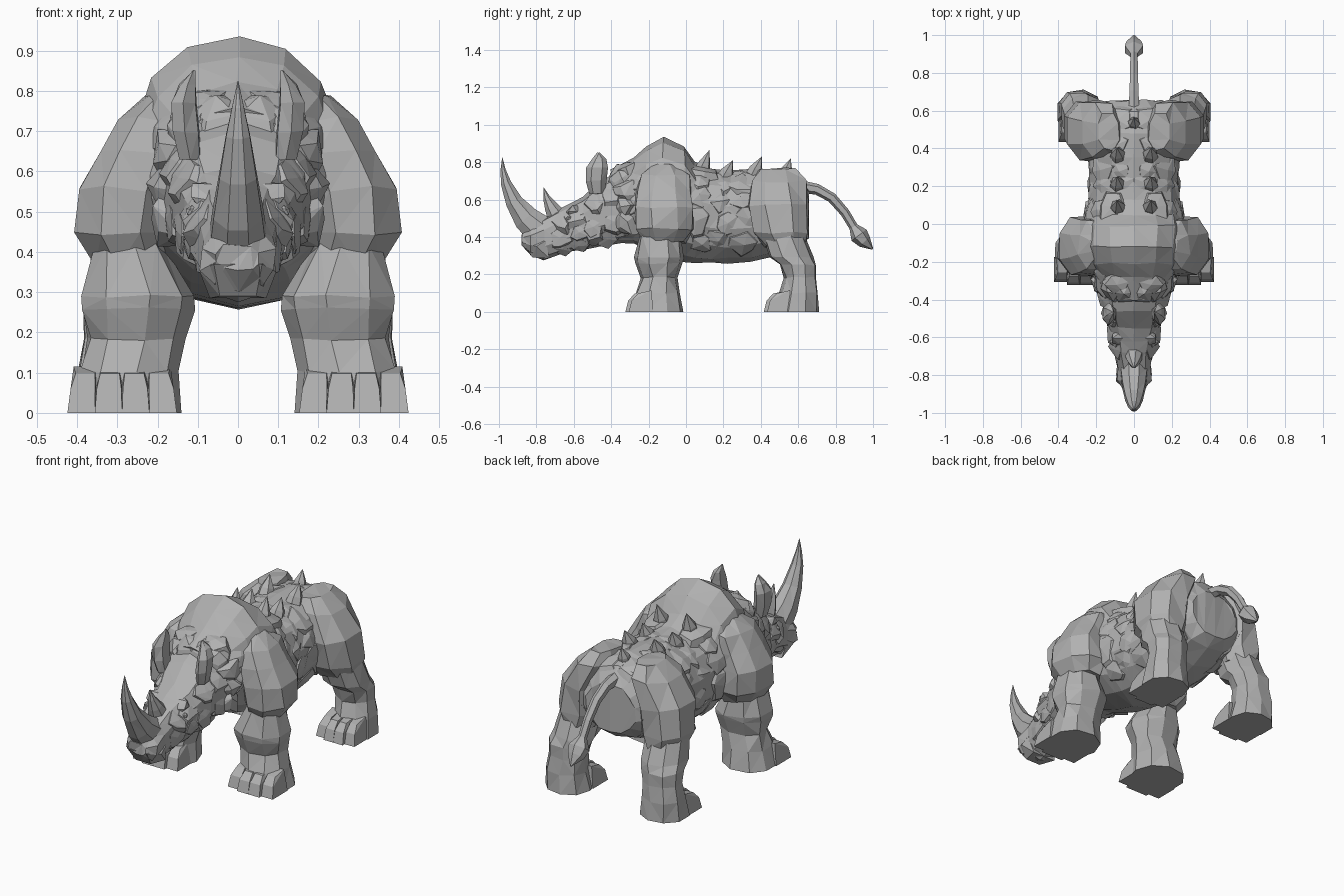
import bpy, bmesh, math, random
from math import sin, cos, pi
from mathutils import Vector
from mathutils.bvhtree import BVHTree

cube = bpy.data.objects.get("Cube")
if cube:
    bpy.data.objects.remove(cube)
random.seed(7)
X, Y, Z = Vector((1, 0, 0)), Vector((0, 1, 0)), Vector((0, 0, 1))

hide = bpy.data.materials.new("stone grey")
hide.use_nodes = True
grey = (0.44, 0.44, 0.44, 1)
hide.diffuse_color = grey
bsdf = next(n for n in hide.node_tree.nodes if n.type == 'BSDF_PRINCIPLED')
bsdf.inputs["Base Color"].default_value = grey
bsdf.inputs["Roughness"].default_value = 0.8


def finish(name, bm, mirror=False):
    """Turn a bmesh into a flat shaded object, optionally mirrored in x."""
    bmesh.ops.recalc_face_normals(bm, faces=bm.faces)
    mesh = bpy.data.meshes.new(name)
    bm.to_mesh(mesh)
    bm.free()
    mesh.materials.append(hide)
    obj = bpy.data.objects.new(name, mesh)
    bpy.context.collection.objects.link(obj)
    if mirror:
        obj.modifiers.new("mirror", 'MIRROR').use_mirror_merge = False


def loft(bm, rings, sides, up=None, rough=0.0, power=1.0):
    """Skin rings of (centre, half width, half depth); up=None follows the path."""
    loops = []
    for i, (c, rx, rv) in enumerate(rings):
        c = Vector(c)
        a, b = Vector(rings[max(i - 1, 0)][0]), Vector(rings[min(i + 1, len(rings) - 1)][0])
        v = up or X.cross((b - a).normalized())
        loop = []
        for k in range(sides):
            t = 2 * pi * (k + 0.5) / sides
            s, w = [math.copysign(abs(q) ** power, q) for q in (cos(t), sin(t))]
            j = Vector([random.uniform(-rough, rough) for _ in range(3)])
            loop.append(bm.verts.new(c + X * rx * s + v * rv * w + j))
        loops.append(loop)
    for p, q in zip(loops, loops[1:]):
        for k in range(sides):
            n = (k + 1) % sides
            bm.faces.new((p[k], p[n], q[n], q[k]))
    bm.faces.new(loops[0])
    bm.faces.new(loops[-1][::-1])
    bmesh.ops.triangulate(bm, faces=bm.faces[:])


def hull(bm, points):
    """Add the convex hull of some points."""
    verts = [bm.verts.new(p) for p in points]
    out = bmesh.ops.convex_hull(bm, input=verts)
    bmesh.ops.delete(bm, geom=list({g for g in out["geom_interior"] + out["geom_unused"]
                                    if isinstance(g, bmesh.types.BMVert)}), context='VERTS')


def slab(bm, at, normal, size, lift=0.008):
    """A broad chipped slab sunk into a surface, its edges bent inwards."""
    u = normal.orthogonal().normalized()
    v = normal.cross(u)
    pts, turn = [at + normal * lift * 1.6], random.random() * pi
    for k in range(6):
        t = turn + k * pi / 3 + random.uniform(-.25, .25)
        r = size * random.uniform(.75, 1.15)
        d = u * cos(t) + v * sin(t)
        pts += [at + d * r - normal * 0.035,
                at + d * r * 0.75 + normal * lift * random.uniform(-1.2, .8)]
    hull(bm, pts)


def spike(bm, base, tip, radius, sides=6):
    """A short spike with a bulging root."""
    base, tip = Vector(base), Vector(tip)
    axis = (tip - base).normalized()
    u = axis.orthogonal().normalized()
    v = axis.cross(u)
    pts = [tip]
    for h, r in ((0, radius), (0.35, radius * 0.85)):
        for k in range(sides):
            t = 2 * pi * k / sides
            pts.append(base.lerp(tip, h) + (u * cos(t) + v * sin(t)) * r)
    hull(bm, pts)


def along_y(rows):
    """Rows of (y, half width, top, bottom) to rings."""
    return [((0, y, (t + b) / 2), w, (t - b) / 2) for y, w, t, b in rows]


def along_z(rows):
    """Rows of (z, x, y, half width, half depth) to rings."""
    return [((x, y, z), rx, ry) for z, x, y, rx, ry in rows]


def plates(name, tree, spots, size, lift):
    """Lay slabs where rays (y, z origin, angle) meet the skin."""
    bm = bmesh.new()
    for y, z, a in spots:
        d = Vector((cos(a), random.uniform(-.1, .1), sin(a)))
        at, normal, _, _ = tree.ray_cast(Vector((0.01, y, z)), d)
        if at:
            if normal.dot(d) < 0:
                normal = -normal
            slab(bm, at, (normal * 2 + d).normalized(), size * random.uniform(.85, 1.15), lift)
    finish(name, bm, True)


# Trunk with high shoulder hump
bm = bmesh.new()
loft(bm, along_y([(-.40, .155, .765, .37), (-.28, .205, .82, .36), (-.21, .245, .885, .33),
                  (-.12, .265, .94, .30), (-.01, .265, .89, .27), (.05, .255, .80, .265),
                  (.13, .25, .765, .262), (.22, .24, .75, .262), (.35, .24, .765, .27),
                  (.48, .25, .765, .30), (.60, .23, .735, .345), (.655, .15, .65, .39)]),
     14, Z, 0.006, 0.92)
trunk_tree = BVHTree.FromBMesh(bm)
finish("trunk", bm)

# Long head
bm = bmesh.new()
loft(bm, along_y([(-.32, .20, .77, .37), (-.46, .165, .70, .35), (-.55, .14, .615, .335),
                  (-.62, .118, .58, .32), (-.68, .105, .55, .30), (-.76, .09, .505, .278),
                  (-.83, .095, .46, .305), (-.875, .055, .42, .35)]), 10, Z, 0.005, 0.85)
head_tree = BVHTree.FromBMesh(bm)
finish("head", bm)

# Broad armour slabs over trunk, neck and head
spots = [(y + random.uniform(-.02, .02), .55, a + random.uniform(-.08, .08))
         for y in (-.29, .09, .20, .31, .43, .54)
         for a in (-.75, -.25, .25, .75, 1.2)]
plates("trunk_plates", trunk_tree, spots, 0.095, 0.008)
spots = [(y, .5 + (y + .4) * .35, a) for y in (-.40, -.49, -.58, -.67)
         for a in (-.8, -.1, .7)]
plates("head_plates", head_tree, spots, 0.075, 0.004)

# Jagged neck ruff behind the ears
bm = bmesh.new()
for x, y, z in ((.05, -.36, .77), (.13, -.35, .74), (.18, -.34, .66), (.19, -.34, .56), (.18, -.34, .46)):
    out = Vector((x, -.12, z - .55)).normalized()
    slab(bm, Vector((x, y, z)), out, 0.085, 0.014)
finish("neck_ruff", bm, True)

# Muzzle lip, brow ridges and eyes
bm = bmesh.new()
hull(bm, [(sx * x, y, z) for sx in (1, -1) for x, y, z in
          ((.07, -.73, .285), (.095, -.80, .35), (.06, -.875, .37), (.045, -.82, .29), (.09, -.75, .38))])
finish("lower_lip", bm)
bm = bmesh.new()
slab(bm, Vector((.095, -.60, .555)), Vector((.75, -.2, .6)).normalized(), 0.05, 0.016)
finish("brow", bm, True)
bm = bmesh.new()
bmesh.ops.create_icosphere(bm, subdivisions=1, radius=0.016)
bmesh.ops.translate(bm, verts=bm.verts, vec=(.115, -.625, .50))
finish("eye", bm, True)

# Great nose horn and smaller second horn
bm = bmesh.new()
loft(bm, [((0, -.785, .44), .075, .09), ((0, -.855, .50), .066, .075), ((0, -.92, .59), .05, .05),
          ((0, -.963, .69), .032, .03), ((0, -.978, .76), .016, .015), ((0, -.982, .825), .001, .001)], 8)
finish("nose_horn", bm)
bm = bmesh.new()
loft(bm, [((0, -.69, .51), .05, .055), ((0, -.72, .56), .038, .038),
          ((0, -.745, .61), .02, .02), ((0, -.762, .665), .001, .001)], 7)
finish("second_horn", bm)

# Upright leaf-shaped ears
bm = bmesh.new()
loft(bm, [((.12, -.475, .63), .03, .04), ((.13, -.48, .70), .038, .055), ((.135, -.475, .77), .036, .06),
          ((.125, -.465, .815), .022, .038), ((.11, -.468, .85), .003, .004)], 6, Y, 0.003)
finish("ear", bm, True)

# Front and rear legs: rocky muscle mass, lower leg, toes
legs = {
    "front": ([(.79, .18, -.11, .045, .07), (.73, .205, -.115, .09, .135), (.65, .24, -.115, .115, .155),
               (.56, .275, -.115, .132, .162), (.44, .285, -.115, .122, .16), (.37, .265, -.11, .09, .11)],
              [(.42, .275, -.14, .085, .11), (.29, .252, -.145, .145, .132), (.26, .252, -.145, .142, .13),
               (.185, .255, -.142, .122, .10), (.10, .275, -.15, .125, .122), (0, .285, -.155, .143, .138)],
              (.288, -.265, .068)),
    "rear": ([(.765, .14, .49, .06, .10), (.70, .17, .49, .115, .155), (.57, .235, .49, .138, .172),
              (.42, .25, .51, .122, .15), (.345, .25, .53, .095, .115)],
             [(.41, .26, .52, .105, .115), (.29, .27, .565, .112, .12), (.25, .28, .60, .112, .10),
              (.185, .285, .61, .10, .085), (.10, .295, .605, .11, .105), (0, .29, .59, .118, .125)],
             (.285, .475, .058)),
}
for end, (muscle, shin, (tx, ty, pitch)) in legs.items():
    bm = bmesh.new()
    loft(bm, along_z(muscle), 8, Y, 0.01, 0.95)
    finish(end + "_upper_leg", bm, True)
    bm = bmesh.new()
    loft(bm, along_z(shin), 9, Y, 0.005, 0.9)
    for v in bm.verts:
        v.co.z = 0 if v.co.z < 0.02 else v.co.z
    finish(end + "_lower_leg", bm, True)
    bm = bmesh.new()
    for k in (-1.5, -.5, .5, 1.5):
        cx, front = tx + k * pitch, ty - .068 + .018 * abs(k)
        hull(bm, [(cx + sx * w * pitch - k * lean, y, z) for sx in (1, -1) for w, lean, y, z in
                  ((.5, 0, front, 0), (.45, .003, front + .015, .06), (.35, .007, front + .05, .098),
                   (.45, .008, ty + .08, .115), (.5, 0, ty + .09, 0))])
    finish(end + "_toes", bm, True)

# Paired back spikes and one over the rump
bm = bmesh.new()
for y, z, h in ((.08, .74, .125), (.205, .715, .095), (.36, .73, .10)):
    spike(bm, (.085, y, z), (.09, y + .045, z + h), .044)
finish("back_spikes", bm, True)
bm = bmesh.new()
spike(bm, (0, .53, .735), (0, .56, .82), .035)
finish("rump_spike", bm)

# Tail with a tufted end
bm = bmesh.new()
loft(bm, [((0, .60, .67), .034, .036), ((0, .70, .655), .027, .029), ((0, .78, .61), .025, .027),
          ((0, .85, .53), .023, .025), ((0, .895, .455), .022, .024), ((0, .925, .41), .056, .05),
          ((0, .955, .375), .045, .038), ((0, .998, .335), .004, .004)], 6)
finish("tail", bm)
